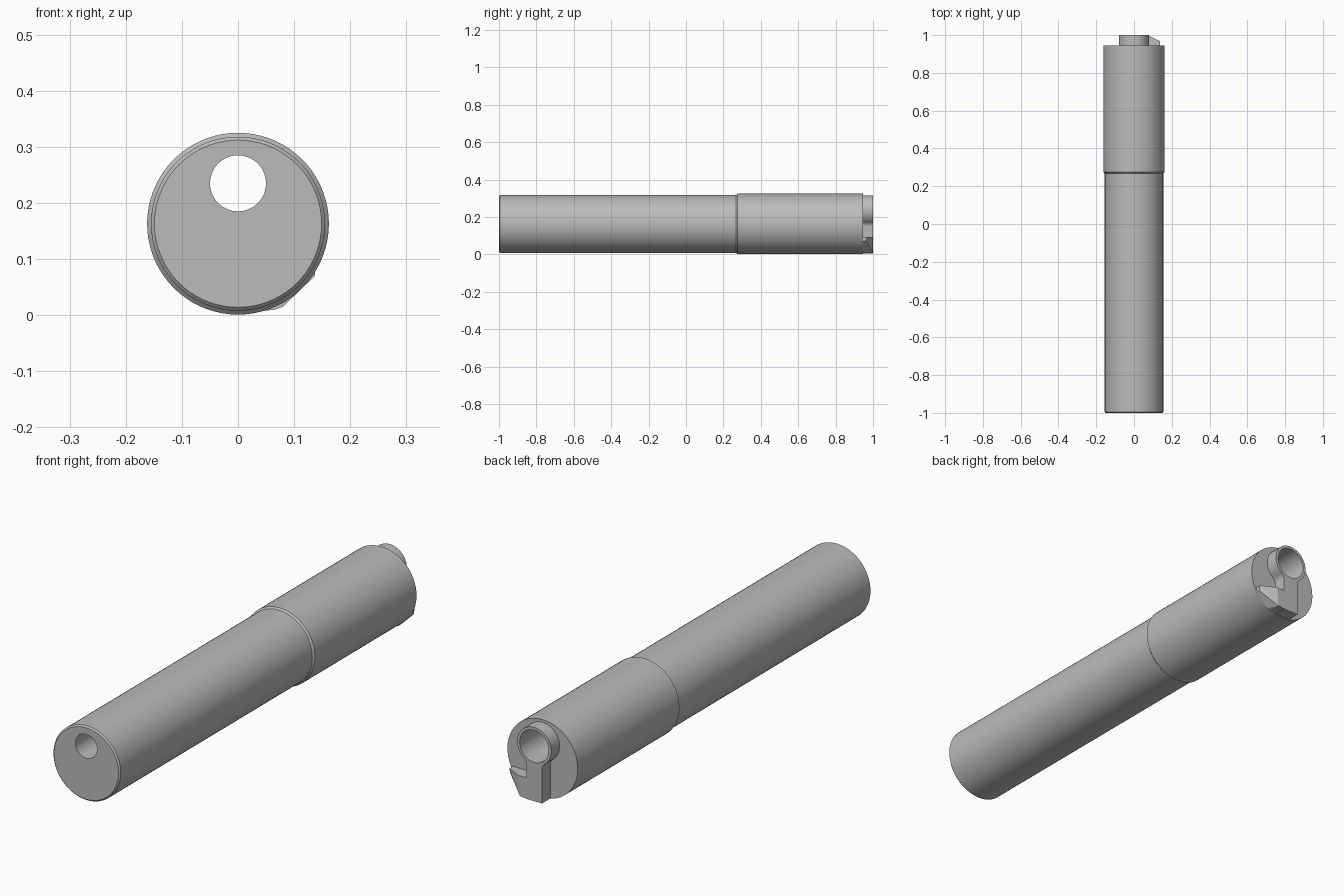
import bpy, bmesh, math
from mathutils import Vector

if "Cube" in bpy.data.objects:
    bpy.data.objects.remove(bpy.data.objects["Cube"], do_unlink=True)

AXIS_Z, BORE_Z = 0.163, 0.235
BACK, SHOULDER = 1.0, 0.945

steel = bpy.data.materials.new("grey steel")
steel.use_nodes = True
GREY = (0.5, 0.5, 0.5, 1)
steel.diffuse_color = GREY
steel.node_tree.nodes["Principled BSDF"].inputs["Base Color"].default_value = GREY


def finish(name, bm):
    bmesh.ops.recalc_face_normals(bm, faces=bm.faces)
    mesh = bpy.data.meshes.new(name)
    bm.to_mesh(mesh)
    bm.free()
    mesh.materials.append(steel)
    ob = bpy.data.objects.new(name, mesh)
    bpy.context.collection.objects.link(ob)
    return ob


def lathe(name, profile, z, sides):
    """Solid turned around the y direction from (y, radius) stations."""
    bm = bmesh.new()
    rings = []
    for y, r in profile:
        angles = [2 * math.pi * i / sides for i in range(sides)]
        rings.append([bm.verts.new((r * math.sin(a), y, z + r * math.cos(a))) for a in angles])
    for a, b in zip(rings, rings[1:]):
        for i in range(sides):
            j = (i + 1) % sides
            bm.faces.new((a[i], a[j], b[j], b[i]))
    bm.faces.new(rings[0])
    bm.faces.new(rings[-1])
    return finish(name, bm)


def extrude(name, outline, y0, y1):
    """Solid from an (x, z) outline pushed along y."""
    bm = bmesh.new()
    face = bm.faces.new([bm.verts.new((x, y0, z)) for x, z in outline])
    new = bmesh.ops.extrude_face_region(bm, geom=[face])["geom"]
    verts = [v for v in new if isinstance(v, bmesh.types.BMVert)]
    bmesh.ops.translate(bm, verts=verts, vec=(0, y1 - y0, 0))
    return finish(name, bm)


def select(ob):
    bpy.ops.object.select_all(action='DESELECT')
    ob.select_set(True)
    bpy.context.view_layer.objects.active = ob


def cut(ob, cutter):
    select(ob)
    mod = ob.modifiers.new("bore", 'BOOLEAN')
    mod.operation, mod.solver, mod.object = 'DIFFERENCE', 'EXACT', cutter
    bpy.ops.object.modifier_apply(modifier=mod.name)


# Stepped round body with chamfered front edges
body = lathe("body", [(-1, 0.149), (-0.994, 0.155), (0.268, 0.155),
                      (0.275, 0.162), (SHOULDER, 0.162)], AXIS_Z, 72)

# Keyhole boss on the back: ring outline flowing into a stem through fillets
R, HALF, FILLET = 0.079, 0.036, 0.03
fx = HALF + FILLET
fz = -math.sqrt((R + FILLET) ** 2 - fx ** 2)
neck = math.atan2(fx, -fz)          # angle from straight down to the fillet
half = []
for i in range(25):                 # ring, from the top round to the neck
    a = math.pi - (math.pi - neck) * i / 24
    half.append((R * math.sin(a), BORE_Z - R * math.cos(a)))
start = math.pi / 2 - neck
for i in range(1, 7):               # concave fillet
    a = start * (1 - i / 6)
    half.append((fx - FILLET * math.cos(a), BORE_Z + fz + FILLET * math.sin(a)))
half.append((HALF, 0.006))
outline = half + [(-x, z) for x, z in reversed(half[1:])]
boss = extrude("back_boss", outline, SHOULDER - 0.01, BACK)

# Through bore, wider toward the back
bore = lathe("bore_cutter", [(-1.1, 0.05), (0.6, 0.05), (0.62, 0.067), (1.1, 0.067)],
             BORE_Z, 32)
bore.hide_render = True
for part in (body, boss):
    cut(part, bore)
bpy.data.objects.remove(bore, do_unlink=True)

# Sloped wing beside the stem
wing_back = [(0.03, 0.094), (0.072, 0.094), (0.066, 0.01), (0.03, 0.006)]
wing_root = [(0.03, 0.094), (0.137, 0.094), (0.137, 0.07), (0.08, 0.015),
             (0.066, 0.01), (0.03, 0.006)]
bm = bmesh.new()
points = [(x, BACK, z) for x, z in wing_back] + [(x, SHOULDER, z) for x, z in wing_root]
points += [(0.137, 0.968, 0.094), (0.137, 0.962, 0.072)]
for p in points:
    bm.verts.new(Vector(p))
bmesh.ops.convex_hull(bm, input=bm.verts[:])
bmesh.ops.dissolve_limit(bm, angle_limit=0.02, verts=bm.verts[:], edges=bm.edges[:])
finish("back_wing", bm)

for part in (body, boss):
    select(part)
    bpy.ops.object.shade_smooth_by_angle(angle=math.radians(30))
